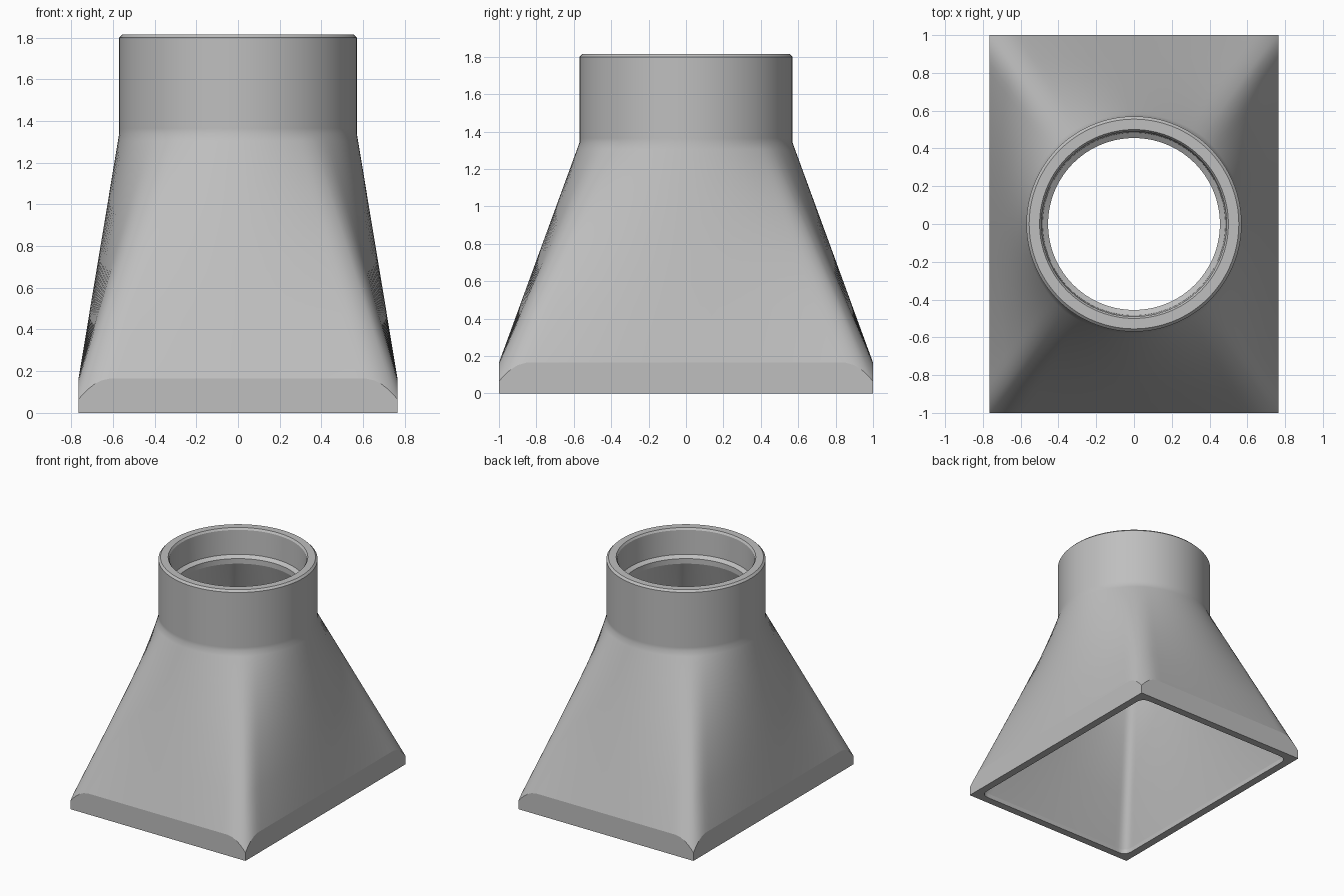
import bpy, bmesh
from math import cos, sin, pi, radians
from mathutils import Vector

cube = bpy.data.objects.get("Cube")
if cube:
    bpy.data.objects.remove(cube, do_unlink=True)

HX, HY = 0.765, 1.0          # half sizes of the rectangular foot
SEG = 32                     # segments on each of the four sides
A = radians(51)              # direction of the corner seams on the neck
CORNER_ANGLES = [-A, A, pi - A, pi + A, 2 * pi - A]
SIGNS = [(1, -1), (1, 1), (-1, 1), (-1, -1), (1, -1)]


def fractions():
    """Positions along one side, denser toward the corners."""
    for i in range(SEG):
        t = i / SEG
        yield 0.4 * t + 0.6 * (1 - cos(pi * t)) / 2


def circle(r, z):
    ring = []
    for k in range(4):
        a, b = CORNER_ANGLES[k], CORNER_ANGLES[k + 1]
        for t in fractions():
            ang = a + (b - a) * t
            ring.append(Vector((r * cos(ang), r * sin(ang), z)))
    return ring


def rectangle(hx, hy, z, radius=0.0):
    ring = []
    for k in range(4):
        a = Vector((SIGNS[k][0] * hx, SIGNS[k][1] * hy, z))
        b = Vector((SIGNS[k + 1][0] * hx, SIGNS[k + 1][1] * hy, z))
        for t in fractions():
            p = a.lerp(b, t)
            cx, cy = hx - radius, hy - radius
            if radius and abs(p.x) > cx and abs(p.y) > cy:
                c = Vector((cx if p.x > 0 else -cx, cy if p.y > 0 else -cy, z))
                p = c + (p - c).normalized() * radius
            ring.append(p)
    return ring


def foot_rim():
    """Upper edge of the foot, dipping in a curve at each corner."""
    ring = rectangle(HX, HY, 0.165)
    for p in ring:
        d = (HX - abs(p.x)) + (HY - abs(p.y))
        p.z -= 0.1 * max(0, 1 - d / 0.16) ** 2
    return ring


def blend(a, b, t):
    return [p.lerp(q, t) for p, q in zip(a, b)]


# Closed chain of cross-sections: up the outside, over the lip, down the inside
rim, neck = foot_rim(), circle(0.57, 1.34)
throat, mouth = circle(0.455, 1.55), rectangle(0.705, 0.94, 0.035, 0.06)
chain = [(rectangle(HX, HY, 0), True), (rim, True)]
chain += [(blend(rim, neck, t), False) for t in (0.25, 0.5, 0.75, 0.97)]
chain += [(neck, False), (circle(0.57, 1.365), False)]
for r, z in [(0.57, 1.8), (0.555, 1.815), (0.5, 1.815), (0.49, 1.80),
             (0.484, 1.61), (0.455, 1.59)]:
    chain.append((circle(r, z), True))
chain.append((throat, True))
chain += [(blend(throat, mouth, t), False) for t in (0.25, 0.5, 0.75)]
chain += [(mouth, True), (rectangle(0.705, 0.94, 0, 0.06), True)]

# Skin the sections
bm = bmesh.new()
rows = [[bm.verts.new(p) for p in ring] for ring, _ in chain]
count = 4 * SEG
for i, row in enumerate(rows):
    nxt = rows[(i + 1) % len(rows)]
    for j in range(count):
        k = (j + 1) % count
        bm.faces.new((row[j], row[k], nxt[k], nxt[j])).smooth = True
for row, (_, sharp) in zip(rows, chain):
    if sharp:
        for j in range(count):
            bm.edges.get((row[j], row[(j + 1) % count])).smooth = False
for k in range(4):           # upright corners of the foot
    bm.edges.get((rows[0][k * SEG], rows[1][k * SEG])).smooth = False
bmesh.ops.recalc_face_normals(bm, faces=bm.faces)

mesh = bpy.data.meshes.new("duct_adapter")
bm.to_mesh(mesh)
bm.free()
duct = bpy.data.objects.new("duct_adapter", mesh)
bpy.context.collection.objects.link(duct)

# Plain grey
mat = bpy.data.materials.new("plain_grey")
mat.use_nodes = True
grey = (0.52, 0.52, 0.52, 1)
mat.diffuse_color = grey
mat.node_tree.nodes["Principled BSDF"].inputs["Base Color"].default_value = grey
mesh.materials.append(mat)
